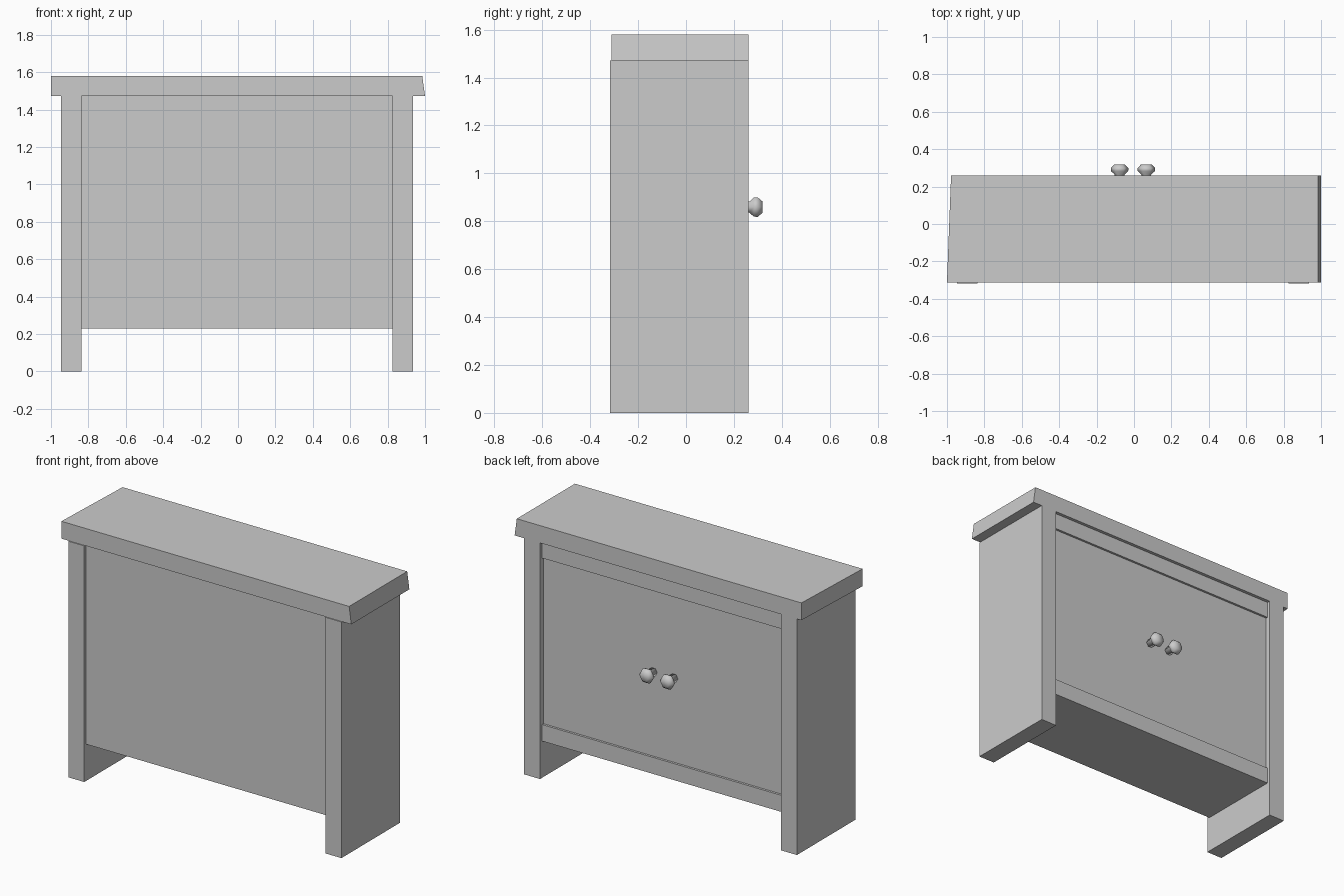
import bpy, bmesh, math

if "Cube" in bpy.data.objects:
    bpy.data.objects.remove(bpy.data.objects["Cube"])


def mesh_object(name, bm):
    bmesh.ops.recalc_face_normals(bm, faces=bm.faces)
    me = bpy.data.meshes.new(name)
    bm.to_mesh(me)
    bm.free()
    ob = bpy.data.objects.new(name, me)
    bpy.context.collection.objects.link(ob)
    return ob


def box(name, x, y, z, adjust=None):
    bm = bmesh.new()
    bmesh.ops.create_cube(bm, size=1)
    for v in bm.verts:
        v.co = [lo if c < 0 else hi for c, (lo, hi) in zip(v.co, (x, y, z))]
        if adjust:
            adjust(v.co)
    return mesh_object(name, bm)


def knob(name, x, z, profile, sides=6):
    # rings of a lathe around the y axis
    bm = bmesh.new()
    rings = []
    for r, y in profile:
        angles = [2 * math.pi * i / sides for i in range(sides)]
        rings.append([bm.verts.new((x + r * math.cos(a), y, z + r * math.sin(a))) for a in angles])
    for a, b in zip(rings, rings[1:]):
        for i in range(sides):
            j = (i + 1) % sides
            bm.faces.new((a[i], a[j], b[j], b[i]))
    bm.faces.new(rings[0])
    bm.faces.new(rings[-1])
    for f in bm.faces:
        f.smooth = True
    return mesh_object(name, bm)


# slightly skewed ends of the top slab
def skew(co):
    if co.x > 0 and co.z > 1.5:
        co.x = 0.985
    if co.x < 0 and co.y > 0:
        co.x = -0.978


box("top_slab", (-1, 1), (-0.312, 0.26), (1.472, 1.58), skew)

# side panels that run down to the floor
box("left_side", (-0.947, -0.838), (-0.318, 0.26), (0, 1.472))
box("right_side", (0.825, 0.936), (-0.318, 0.26), (0, 1.472))

# carcass and rails between the sides
box("cabinet_body", (-0.838, 0.825), (-0.30, 0.226), (0.229, 1.472))
for name, z in (("bottom_rail", (0.229, 0.332)), ("top_rail", (1.37, 1.472))):
    box(name, (-0.838, 0.825), (0.2, 0.24), z)

# six-sided door knobs
profile = [(0.026, 0.22), (0.026, 0.264), (0.046, 0.283), (0.047, 0.299), (0.028, 0.319)]
for name, x in (("left_knob", -0.077), ("right_knob", 0.066)):
    knob(name, x, 0.859, profile)
